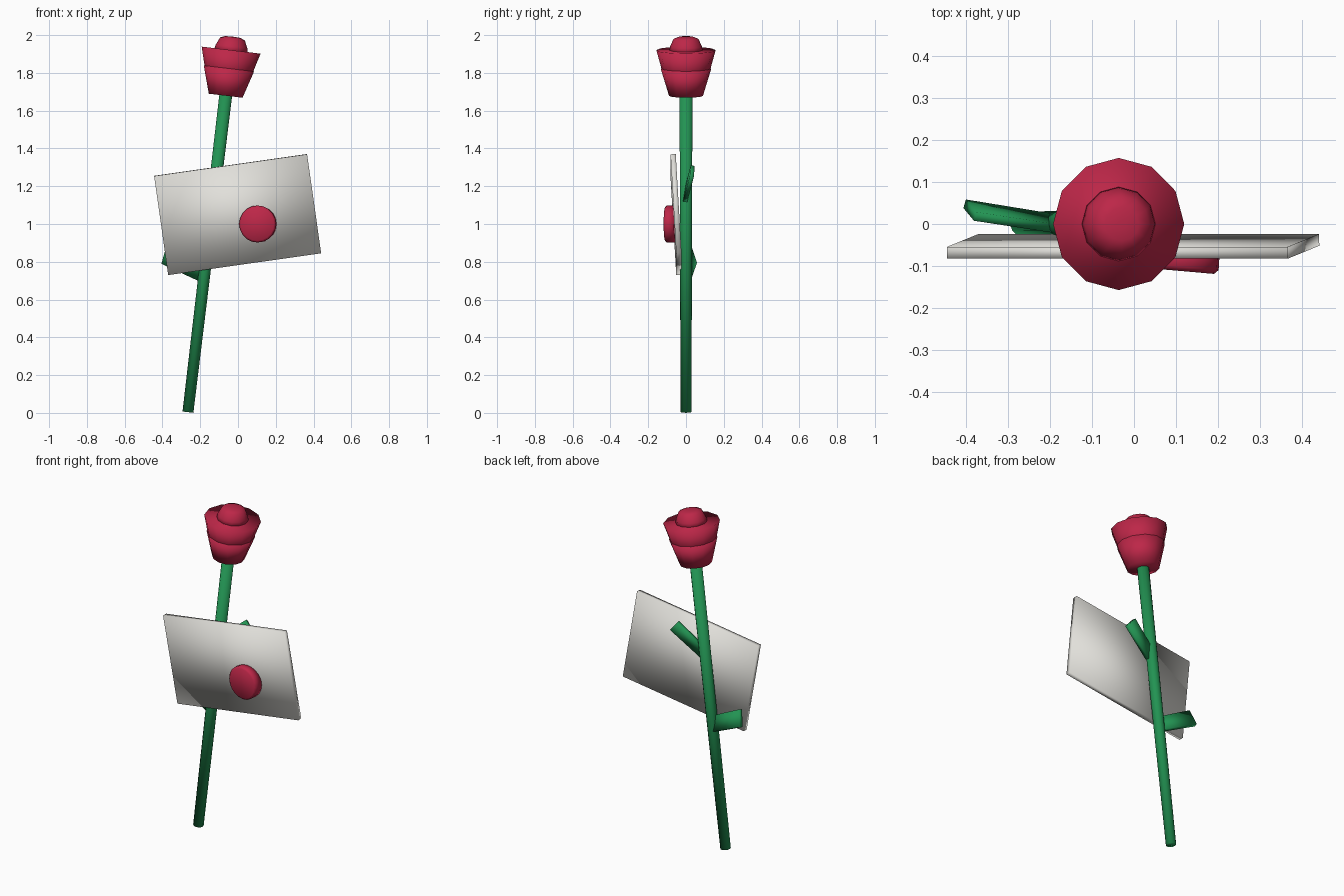
import bpy, bmesh, math
from mathutils import Matrix, Vector

cube = bpy.data.objects.get("Cube")
if cube:
    bpy.data.objects.remove(cube)


def material(name, color):
    mat = bpy.data.materials.new(name)
    mat.use_nodes = True
    mat.diffuse_color = (*color, 1)
    mat.node_tree.nodes["Principled BSDF"].inputs["Base Color"].default_value = (*color, 1)
    return mat


RED = material("rose red", (0.51, 0.02, 0.065))
GREEN = material("stem green", (0.016, 0.29, 0.085))
WHITE = material("card white", (0.76, 0.75, 0.71))
GOLD = material("border gold", (0.72, 0.52, 0.09))


def finish(name, bm, mat, matrix):
    """Turn a bmesh into a smooth shaded object."""
    bmesh.ops.recalc_face_normals(bm, faces=bm.faces)
    mesh = bpy.data.meshes.new(name)
    bm.to_mesh(mesh)
    bm.free()
    mesh.materials.append(mat)
    mesh.shade_smooth()
    obj = bpy.data.objects.new(name, mesh)
    obj.matrix_world = matrix
    bpy.context.collection.objects.link(obj)
    return obj


def lathe(name, profile, sides, mat, matrix):
    """Spin (radius, height) points about local z and cap both ends."""
    bm = bmesh.new()
    rings = [[bm.verts.new((r * math.cos(k * math.tau / sides),
                            r * math.sin(k * math.tau / sides), h))
              for k in range(sides)] for r, h in profile]
    for low, high in zip(rings, rings[1:]):
        for k in range(sides):
            n = (k + 1) % sides
            bm.faces.new((low[k], low[n], high[n], high[k]))
    bm.faces.new(rings[0])
    bm.faces.new(rings[-1])
    return finish(name, bm, mat, matrix)


def leaf(name, base, tip, across, flare, thickness=0.022):
    """Flat blade from base to tip, widening toward the tip."""
    base, tip, across = Vector(base), Vector(tip), Vector(across)
    normal = (tip - base).cross(across).normalized() * thickness / 2
    bm = bmesh.new()
    for center, width in ((base, 1 / flare), (tip, 1)):
        for side in (-1, 1):
            for face in (-1, 1):
                bm.verts.new(center + across * side * width / 2 + normal * face)
    bmesh.ops.convex_hull(bm, input=bm.verts[:])
    bmesh.ops.dissolve_limit(bm, angle_limit=0.02, verts=bm.verts[:], edges=bm.edges[:])
    return finish(name, bm, GREEN, Matrix.Identity(4))


# Leaning flower: all parts share the stem axis
axis = Matrix.Translation((-0.265, 0, 0.004)) @ Matrix.Rotation(math.radians(6.8), 4, "Y")
lathe("stem", [(0.029, 0), (0.034, 1.7)], 12, GREEN, axis)
lathe("lower_petals", [(0.09, 1.687), (0.134, 1.832)], 12, RED, axis)
lathe("upper_petals", [(0.11, 1.76), (0.157, 1.93)], 12, RED, axis)
lathe("flower_heart", [(0.09, 1.92), (0.084, 1.95), (0.066, 1.99),
                       (0.04, 2.0), (0.01, 2.002)], 12, RED, axis)

# Leaves behind the card
leaf("upper_leaf", (-0.12, -0.002, 1.145), (0.054, 0.033, 1.28), (0.05, -0.005, -0.058), 1.1)
leaf("lower_leaf", (-0.18, 0, 0.735), (-0.39, 0.033, 0.837), (0.025, -0.03, 0.09), 1.1)

# Card, turned in its plane and leaning slightly forward
card = (Matrix.Translation((-0.002, -0.053, 1.05))
        @ Matrix.Rotation(math.radians(-8.1), 4, "Y")
        @ Matrix.Rotation(math.radians(3.3), 4, "X"))
WIDTH, DEPTH, HEIGHT = 0.818, 0.028, 0.53
bm = bmesh.new()
bmesh.ops.create_cube(bm, size=1)
bmesh.ops.scale(bm, vec=(WIDTH, DEPTH, HEIGHT), verts=bm.verts)
finish("card", bm, WHITE, card)

# Gold border on both sides of the card
for name, side in (("front_border", -1), ("back_border", 1)):
    bm = bmesh.new()
    corners = [bm.verts.new((sx * (WIDTH / 2 - 0.04), 0, sz * (HEIGHT / 2 - 0.04)))
               for sx, sz in ((-1, -1), (1, -1), (1, 1), (-1, 1))]
    panel = bm.faces.new(corners)
    bmesh.ops.inset_individual(bm, faces=[panel], thickness=0.027)
    bmesh.ops.delete(bm, geom=[panel], context="FACES")
    bmesh.ops.solidify(bm, geom=bm.faces[:], thickness=0.003)
    finish(name, bm, GOLD, card @ Matrix.Translation((0, side * (DEPTH / 2 + 0.001), 0)))

# Round wax seal, tilted a little on the card
seal = (Matrix.Translation((0.105, -0.083, 1.0))
        @ Matrix.Rotation(math.radians(-5), 4, "Z")
        @ Matrix.Rotation(math.radians(90), 4, "X"))
lathe("wax_seal", [(0.097, -0.028), (0.098, 0.018), (0.088, 0.028)], 20, RED, seal)
